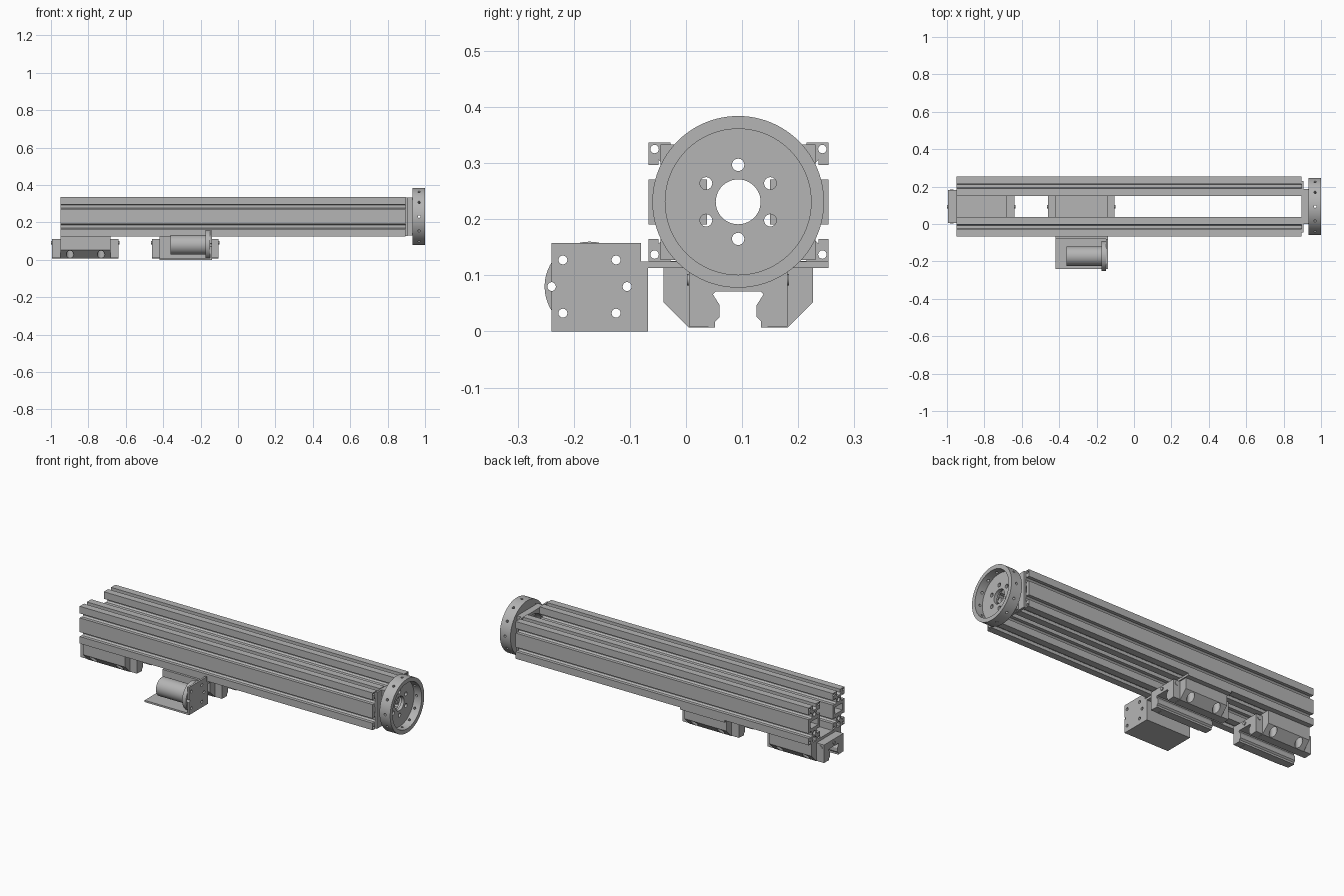
import bpy, bmesh
from math import sin, cos, pi, radians
from mathutils import Matrix, Vector

cube = bpy.data.objects.get("Cube")
if cube:
    bpy.data.objects.remove(cube)

grey = bpy.data.materials.new("machined grey")
grey.use_nodes = True
grey.diffuse_color = (0.46, 0.46, 0.46, 1)
grey.node_tree.nodes["Principled BSDF"].inputs["Base Color"].default_value = (0.46, 0.46, 0.46, 1)


def link(name, mesh):
    ob = bpy.data.objects.new(name, mesh)
    bpy.context.collection.objects.link(ob)
    mesh.materials.clear()
    mesh.materials.append(grey)
    return ob


def circle(y, z, r, n=24):
    return [(y + r * cos(2 * pi * i / n), z + r * sin(2 * pi * i / n)) for i in range(n)]


def rect(y0, y1, z0, z1):
    return [(y0, z0), (y1, z0), (y1, z1), (y0, z1)]


def prism(name, loops, x0, x1):
    """Fill nested (y, z) outlines, holes included, and extrude along x."""
    curve = bpy.data.curves.new(name, 'CURVE')
    curve.dimensions = '2D'
    curve.fill_mode = 'BOTH'
    curve.extrude = (x1 - x0) / 2
    for loop in loops:
        spline = curve.splines.new('POLY')
        spline.points.add(len(loop) - 1)
        for point, (y, z) in zip(spline.points, loop):
            point.co = (y, z, 0, 1)
        spline.use_cyclic_u = True
    temp = bpy.data.objects.new(name + "_outline", curve)
    bpy.context.collection.objects.link(temp)
    graph = bpy.context.evaluated_depsgraph_get()
    mesh = bpy.data.meshes.new_from_object(temp.evaluated_get(graph))
    bpy.data.objects.remove(temp)
    bm = bmesh.new()
    bm.from_mesh(mesh)
    for v in bm.verts:
        v.co = Vector((v.co.z + (x0 + x1) / 2, v.co.x, v.co.y))
    bmesh.ops.remove_doubles(bm, verts=bm.verts, dist=0.00005)
    bmesh.ops.recalc_face_normals(bm, faces=bm.faces)
    bm.to_mesh(mesh)
    bm.free()
    return link(name, mesh)


def cylinders(name, items):
    """Items are (centre, direction, radius, length)."""
    bm = bmesh.new()
    for centre, direction, r, length in items:
        turn = Vector(direction).to_track_quat('Z', 'Y').to_matrix().to_4x4()
        bmesh.ops.create_cone(bm, cap_ends=True, segments=20, radius1=r, radius2=r,
                              depth=length, matrix=Matrix.Translation(centre) @ turn)
    mesh = bpy.data.meshes.new(name)
    bm.to_mesh(mesh)
    bm.free()
    return link(name, mesh)


def cut(target, cutter):
    cutter.hide_render = True
    cutter.hide_viewport = True
    cutter.display_type = 'WIRE'
    mod = target.modifiers.new("cut", 'BOOLEAN')
    mod.operation = 'DIFFERENCE'
    mod.solver = 'EXACT'
    mod.object = cutter
    graph = bpy.context.evaluated_depsgraph_get()
    mesh = bpy.data.meshes.new_from_object(target.evaluated_get(graph))
    target.modifiers.clear()
    target.data = mesh
    bpy.data.objects.remove(cutter)


MID = 0.093   # y of the shared centre plane

# Slotted double rails: one quarter of the section, mirrored twice
quarter = [(0.052, 0), (0.052, 0.04), (0.034, 0.04), (0.034, 0.032), (0.02, 0.045),
           (0.02, 0.061), (0.034, 0.075), (0.034, 0.066), (0.052, 0.066), (0.052, 0.106),
           (0.013, 0.106), (0.013, 0.088), (0.022, 0.088), (0.008, 0.074), (0, 0.074)]
half = quarter + [(-u, v) for u, v in reversed(quarter)][1:]
section = half + [(-u, -v) for u, v in half][1:-1]
for name, yc in (("front_rail", -0.015), ("back_rail", 0.202)):
    zc = 0.231
    loops = [[(yc + u, zc + v) for u, v in section],
             rect(yc - 0.034, yc + 0.034, zc - 0.02, zc + 0.02)]
    for s in (-1, 1):
        loops.append(circle(yc, zc + s * 0.053, 0.012))
        loops += [circle(yc + t * 0.041, zc + s * 0.094, 0.0075, 16) for t in (-1, 1)]
    prism(name, loops, -0.95, 0.895)

# End plate and spacer behind the hub
HUB_Z = 0.231
prism("end_plate", [rect(-0.045, 0.231, 0.127, 0.333), circle(MID, HUB_Z, 0.085, 48)], 0.895, 0.906)
prism("hub_spacer", [rect(0.0, 0.186, 0.131, 0.333), circle(MID, HUB_Z, 0.085, 48)], 0.906, 0.934)

# Hub: drilled rim and recessed bolt face
rim = prism("hub_rim", [circle(MID, HUB_Z, 0.153, 96), circle(MID, HUB_Z, 0.13, 96)], 0.933, 1.0)
spokes = [(0, cos(k * pi / 6), sin(k * pi / 6)) for k in range(12)]
cut(rim, cylinders("rim_drills", [((0.968, MID + 0.145 * d[1], HUB_Z + 0.145 * d[2]), d, 0.007, 0.06)
                                  for d in spokes]))
bolts = [circle(MID + 0.066 * sin(k * pi / 3), HUB_Z + 0.066 * cos(k * pi / 3), 0.011) for k in range(6)]
prism("hub_face", [circle(MID, HUB_Z, 0.131, 96), circle(MID, HUB_Z, 0.04, 48)] + bolts, 0.9335, 0.952)


def mirrored(points):
    return points + [(2 * MID - y, z) for y, z in reversed(points)]


# Linear carriages riding on a guide
groove = [(0.052, 0.007), (0.052, 0.018), (0.06, 0.026), (0.06, 0.047), (0.048, 0.066), (0.053, 0.071)]
body_outline = mirrored([(-0.04, 0.113), (-0.04, 0.052), (0.005, 0.007)] + groove)
cap_outline = mirrored([(0.005, 0.111), (0.005, 0.009)] + groove)
for name, x0 in (("end_carriage", -0.995), ("middle_carriage", -0.46)):
    a, b, end = x0 + 0.047, x0 + 0.313, x0 + 0.355
    body = prism(name + "_body", [body_outline], a, b)
    pockets = [((x, MID + s * 0.11, 0.03), (0, 0, 1), 0.02, 0.1)
               for x in (a + 0.05, b - 0.05) for s in (-1, 1)]
    cut(body, cylinders("bolt_pockets", pockets))
    prism(name + "_left_cap", [cap_outline], b, end)
    prism(name + "_right_cap", [cap_outline], x0, a)
    cylinders(name + "_grease_screws",
              [((x, MID, 0.092), (1, 0, 0), 0.009, 0.012) for x in (x0, end)]
              + [((x, MID + s * 0.089, 0.092), (0, 1, 0), 0.01, 0.004)
                 for x in (x0 + 0.02, end - 0.02) for s in (-1, 1)])
prism("end_carriage_pad", [rect(-0.04, 0.226, 0.113, 0.126)], -0.948, -0.682)

# Motor bracket
MY, MZ = -0.172, 0.08
prism("bracket_flange", [rect(-0.08, 0.254, 0.113, 0.125)], -0.42, -0.14)
prism("bracket_wall", [rect(-0.08, -0.068, 0.0, 0.113)], -0.42, -0.14)
prism("bracket_floor", [rect(-0.24, -0.08, 0.0, 0.01)], -0.42, -0.151)
ring = [(MY + 0.067 * cos(radians(k)), MZ + 0.067 * sin(radians(k))) for k in (0, 45, 135, 180, 225, 315)]
notch = [(-0.24 + 0.008 * cos(radians(k)), MZ + 0.008 * sin(radians(k))) for k in range(90, -91, -20)]
plate = [(-0.24, 0.158)] + notch + [(-0.24, 0), (-0.068, 0), (-0.068, 0.113), (-0.08, 0.113), (-0.08, 0.158)]
prism("motor_plate", [plate] + [circle(y, z, 0.008, 16) for i, (y, z) in enumerate(ring) if i != 3],
      -0.151, -0.14)

# Motor with its round mounting flange
prism("motor_flange", [circle(MY, MZ, 0.08, 64)] + [circle(y, z, 0.008, 16) for y, z in ring], -0.175, -0.151)
prism("motor_body", [circle(MY, MZ, 0.052, 48)], -0.36, -0.174)

# Smooth the round surfaces and keep the edges crisp
bpy.ops.object.select_all(action='DESELECT')
for ob in bpy.context.collection.objects:
    if ob.type == 'MESH' and ob.data.materials and ob.data.materials[0] == grey:
        ob.select_set(True)
        bpy.context.view_layer.objects.active = ob
bpy.ops.object.shade_smooth_by_angle(angle=radians(30))
